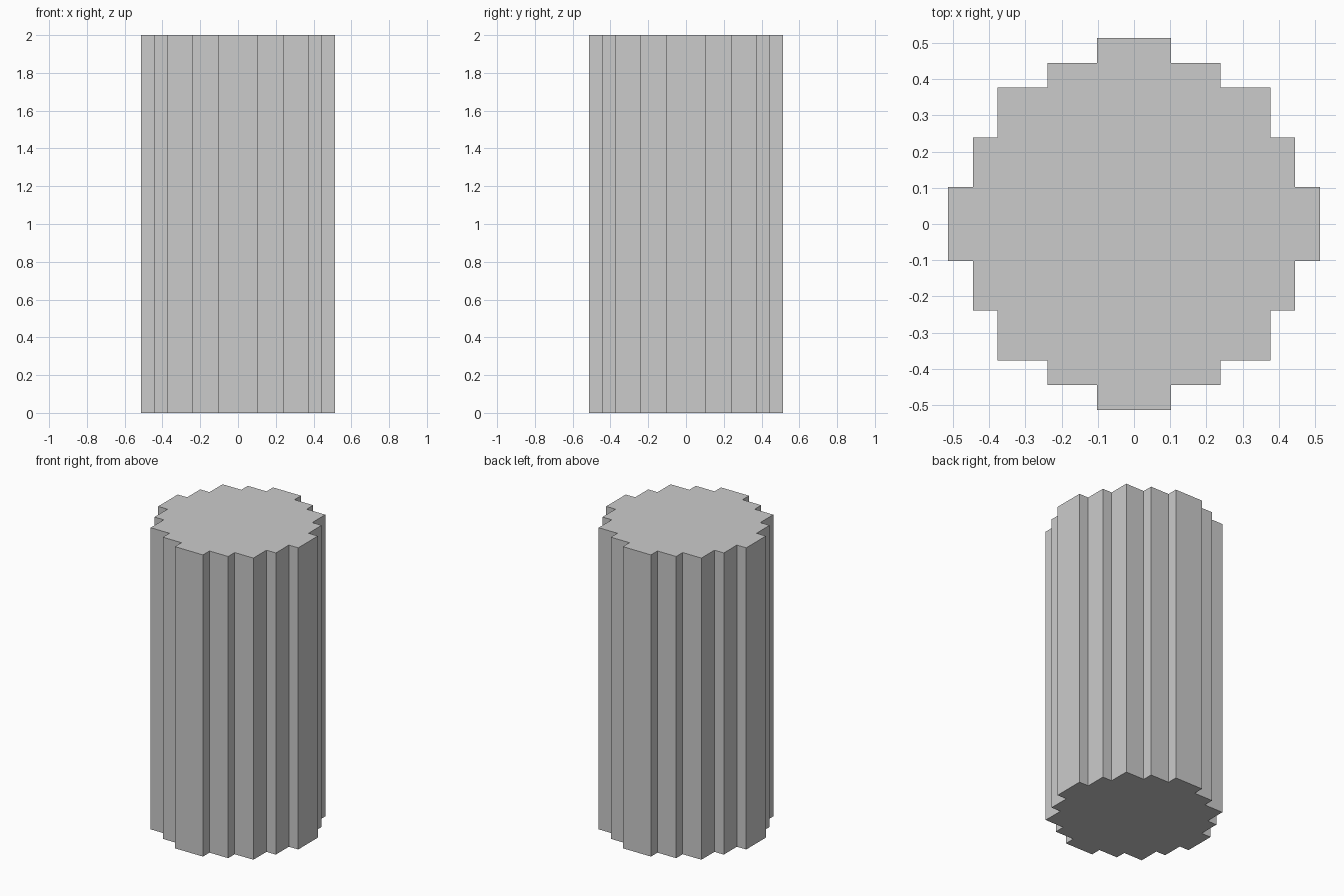
import bpy, bmesh

if "Cube" in bpy.data.objects:
    bpy.data.objects.remove(bpy.data.objects["Cube"])

UNIT = 0.0685   # width of one step
HEIGHT = 2.0

# One quadrant of the stepped circle, in step units
quadrant = [(7.5, 1.5), (6.5, 1.5), (6.5, 3.5), (5.5, 3.5), (5.5, 5.5),
            (3.5, 5.5), (3.5, 6.5), (1.5, 6.5), (1.5, 7.5)]

# Repeat the quadrant by quarter turns to close the outline
outline = []
points = quadrant
for _ in range(4):
    outline += points
    points = [(-y, x) for x, y in points]

# Stepped column: fill the outline and extrude it upward
bm = bmesh.new()
base = bm.faces.new([bm.verts.new((x * UNIT, y * UNIT, 0)) for x, y in outline])
extruded = bmesh.ops.extrude_face_region(bm, geom=[base], use_keep_orig=True)
top = [v for v in extruded["geom"] if isinstance(v, bmesh.types.BMVert)]
bmesh.ops.translate(bm, verts=top, vec=(0, 0, HEIGHT))
bmesh.ops.recalc_face_normals(bm, faces=bm.faces)

mesh = bpy.data.meshes.new("stepped_column")
bm.to_mesh(mesh)
bm.free()
column = bpy.data.objects.new("stepped_column", mesh)
bpy.context.collection.objects.link(column)
